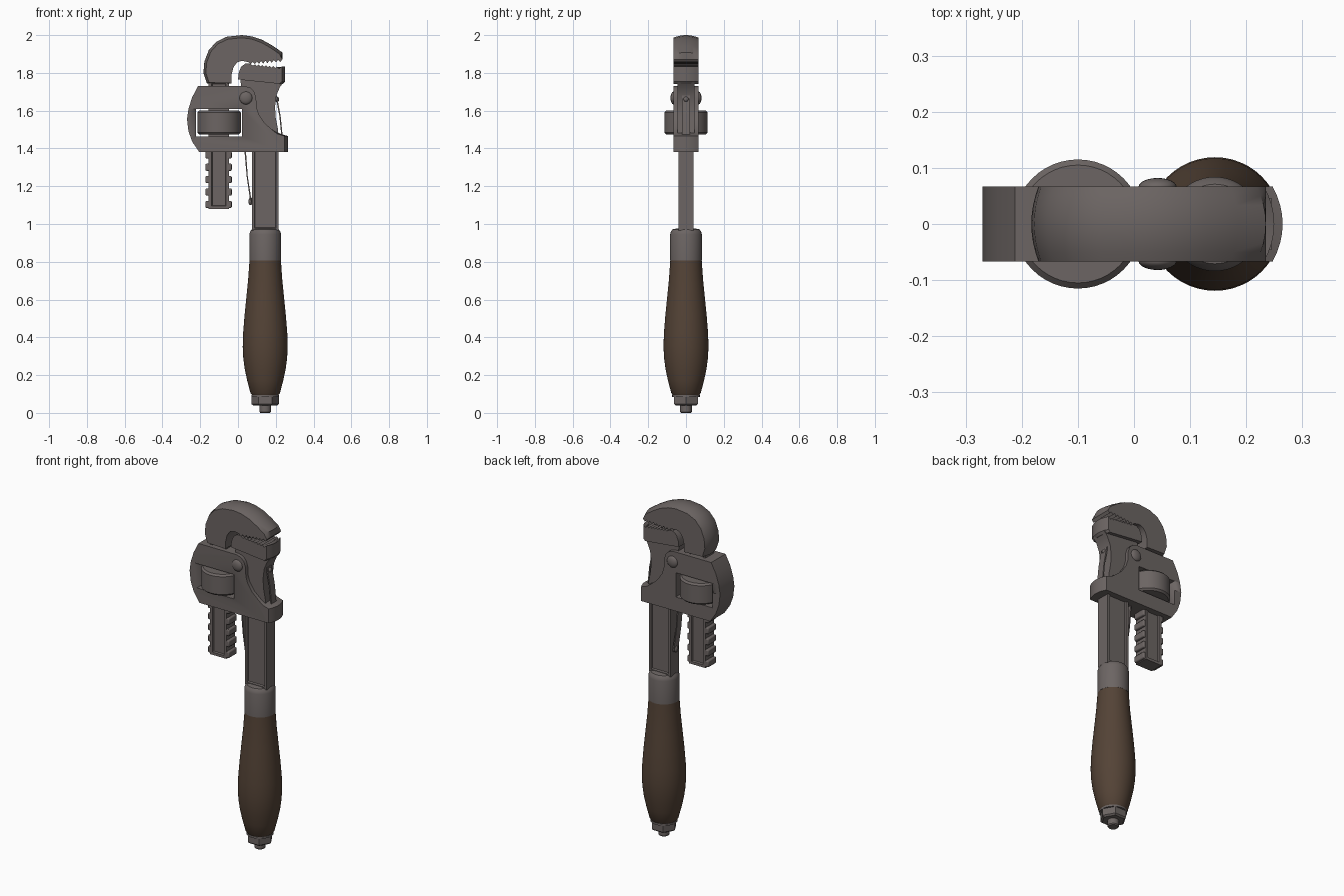
import bpy, bmesh, math
from mathutils import Matrix

cube = bpy.data.objects.get("Cube")
if cube:
    bpy.data.objects.remove(cube, do_unlink=True)


def material(name, rgb):
    m = bpy.data.materials.new(name)
    m.use_nodes = True
    m.diffuse_color = (*rgb, 1)
    bsdf = m.node_tree.nodes["Principled BSDF"]
    bsdf.inputs["Base Color"].default_value = (*rgb, 1)
    bsdf.inputs["Roughness"].default_value = 0.6
    return m


STEEL = material("dark steel", (0.15, 0.13, 0.125))
WOOD = material("brown wood", (0.088, 0.056, 0.037))


def finish(name, bm, mat, angle=35, bevel=0):
    bmesh.ops.recalc_face_normals(bm, faces=bm.faces)
    mesh = bpy.data.meshes.new(name)
    bm.to_mesh(mesh)
    bm.free()
    mesh.materials.append(mat)
    ob = bpy.data.objects.new(name, mesh)
    bpy.context.collection.objects.link(ob)
    bpy.ops.object.select_all(action="DESELECT")
    ob.select_set(True)
    bpy.context.view_layer.objects.active = ob
    if bevel:
        mod = ob.modifiers.new("soft edges", "BEVEL")
        mod.width, mod.segments = bevel, 2
    bpy.ops.object.shade_smooth_by_angle(angle=math.radians(angle))
    return ob


def prism(name, pts, half, shape=None, slices=1, bevel=0):
    """Extrude an x-z profile along y; shape(x, z, t) may bend each slice."""
    bm = bmesh.new()
    rings = []
    for i in range(slices + 1):
        t = 2 * i / slices - 1
        moved = [shape(x, z, t) if shape else (x, z) for x, z in pts]
        rings.append([bm.verts.new((x, t * half, z)) for x, z in moved])
    n = len(pts)
    for a, b in zip(rings, rings[1:]):
        for i in range(n):
            j = (i + 1) % n
            bm.faces.new((a[i], a[j], b[j], b[i]))
    bm.faces.new(rings[0])
    bm.faces.new(rings[-1])
    return finish(name, bm, STEEL, bevel=bevel)


def box(name, x0, x1, half, z0, z1, inset=0, bevel=0):
    """Box with optional sunk panels on its front and back."""
    bm = bmesh.new()
    m = Matrix.Translation(((x0 + x1) / 2, 0, (z0 + z1) / 2)) @ Matrix.Diagonal((x1 - x0, 2 * half, z1 - z0, 1))
    bmesh.ops.create_cube(bm, size=1, matrix=m)
    if inset:
        bm.normal_update()
        sides = [f for f in bm.faces if abs(f.normal.y) > 0.9]
        bmesh.ops.inset_individual(bm, faces=sides, thickness=inset)
        bmesh.ops.inset_individual(bm, faces=sides, thickness=0.005, depth=-0.01)
    return finish(name, bm, STEEL, bevel=bevel)


def lathe(name, x, profile, mat, sides=48, angle=35):
    """Turn a radius-height profile about a vertical axis."""
    bm = bmesh.new()
    rings = [[bm.verts.new((x + r * math.cos(2 * math.pi * k / sides), r * math.sin(2 * math.pi * k / sides), z))
              for k in range(sides)] for r, z in profile]
    for a, b in zip(rings, rings[1:]):
        for i in range(sides):
            j = (i + 1) % sides
            bm.faces.new((a[i], a[j], b[j], b[i]))
    bm.faces.new(rings[0])
    bm.faces.new(rings[-1])
    return finish(name, bm, mat, angle)


def dome(name, x, y, z, size):
    bm = bmesh.new()
    m = Matrix.Translation((x, y, z)) @ Matrix.Diagonal((*size, 1))
    bmesh.ops.create_uvsphere(bm, u_segments=24, v_segments=12, radius=1, matrix=m)
    return finish(name, bm, STEEL)


def saw(x0, x1, z0, z1, depth, count):
    """Zigzag row of bite teeth between two ends."""
    out = []
    for i in range(count):
        for f, d in ((0, 0), (0.5, depth)):
            t = (i + f) / count
            out.append((x0 + (x1 - x0) * t, z0 + (z1 - z0) * t + d))
    return out + [(x1, z1)]


# Handle, ferrule and end nut
AXIS = 0.144
lathe("handle", AXIS, [(0.066, 0.09), (0.078, 0.105), (0.095, 0.17), (0.108, 0.23), (0.116, 0.29), (0.119, 0.35),
                       (0.117, 0.42), (0.109, 0.52), (0.099, 0.62), (0.090, 0.71), (0.083, 0.81)], WOOD)
lathe("handle_washer", AXIS, [(0.073, 0.085), (0.073, 0.096)], STEEL)
lathe("ferrule", AXIS, [(0.084, 0.808), (0.084, 0.945), (0.080, 0.96), (0.071, 0.972), (0.05, 0.976)], STEEL)
lathe("end_nut", AXIS, [(0.062, 0.038), (0.072, 0.046), (0.072, 0.086)], STEEL, sides=6)
lathe("end_bolt", AXIS, [(0.026, 0), (0.031, 0.006), (0.031, 0.04)], STEEL, sides=16)

# Main shank with sunk panels, neck and lower jaw
box("main_shank", 0.073, 0.215, 0.04, 0.965, 1.40, inset=0.02)
prism("neck", [(0.07, 1.39), (0.215, 1.39), (0.212, 1.5), (0.2, 1.56), (0.196, 1.62), (0.203, 1.68),
               (0.222, 1.725), (0.245, 1.755), (0.01, 1.785), (0.02, 1.7)], 0.046)


def round_right(x, z, t):
    return (x - 0.018 * t * t if x > 0.22 else x), z


prism("lower_jaw", [(0.0, 1.765), (0.004, 1.80), (0.016, 1.832), (0.04, 1.85), (0.065, 1.848)]
      + saw(0.08, 0.235, 1.838, 1.822, 0.009, 8)
      + [(0.25, 1.834), (0.25, 1.755), (0.238, 1.742)], 0.067, round_right, 8)

# Hooked upper jaw with a crowned back


def crown(x, z, t):
    outer = x < -0.1 or z > 1.9
    k = 1 - 0.07 * t * t if outer else 1
    return x * k, 1.80 + (z - 1.80) * k


prism("hook_jaw", [(-0.165, 1.745), (-0.183, 1.80), (-0.178, 1.86), (-0.155, 1.92), (-0.115, 1.965), (-0.06, 1.991),
                   (0.02, 2.0), (0.075, 1.993), (0.13, 1.974), (0.185, 1.943), (0.235, 1.908)]
      + saw(0.235, 0.055, 1.872, 1.857, -0.014, 8)
      + [(0.02, 1.864), (-0.005, 1.855), (-0.024, 1.83), (-0.034, 1.79), (-0.035, 1.745)], 0.067, crown, 8)
box("hook_shank", -0.155, -0.048, 0.04, 1.08, 1.76, inset=0.022)
for i in range(11):
    z = 1.085 + 0.0655 * i
    if z < 1.45:
        box("rack_tooth_left", -0.065, -0.033, 0.038, z, z + 0.038, bevel=0.006)
        box("rack_tooth_right", -0.172, -0.14, 0.038, z, z + 0.038, bevel=0.006)

# Housing with a window for the adjusting nut
housing = prism("housing", [(-0.205, 1.38), (0.265, 1.38), (0.265, 1.465), (0.225, 1.478), (0.18, 1.50), (0.14, 1.535),
                            (0.11, 1.58), (0.098, 1.62), (0.096, 1.67), (0.085, 1.702), (0.065, 1.722), (0.035, 1.73),
                            (-0.212, 1.73), (-0.243, 1.67), (-0.262, 1.61), (-0.27, 1.555), (-0.262, 1.49),
                            (-0.242, 1.435)], 0.067, round_right, 8)
cutter = box("window_cutter", -0.222, 0.02, 0.2, 1.464, 1.608)
cut = housing.modifiers.new("window", "BOOLEAN")
cut.operation, cut.object, cut.solver = "DIFFERENCE", cutter, "EXACT"
bpy.context.view_layer.objects.active = housing
bpy.ops.object.modifier_apply(modifier=cut.name)
bpy.data.objects.remove(cutter, do_unlink=True)
lathe("adjusting_nut", -0.10, [(0.105, 1.475), (0.115, 1.485), (0.115, 1.59), (0.105, 1.60)], STEEL)
box("hook_shank_core", -0.155, -0.048, 0.045, 1.45, 1.62)

# Rivets, leaf springs and their screws
for y in (-0.066, 0.066):
    dome("rivet", 0.042, y, 1.667, (0.034, 0.016, 0.034))
prism("inner_spring", [(0.033, 1.40), (0.041, 1.40), (0.052, 1.25), (0.074, 1.11), (0.066, 1.11), (0.046, 1.25)], 0.022)
prism("outer_spring", [(0.23, 1.46), (0.237, 1.46), (0.226, 1.57), (0.206, 1.68), (0.198, 1.68), (0.219, 1.57)], 0.022)
dome("inner_spring_screw", 0.067, 0, 1.12, (0.012, 0.016, 0.02))
dome("outer_spring_screw", 0.206, 0, 1.66, (0.012, 0.014, 0.014))
